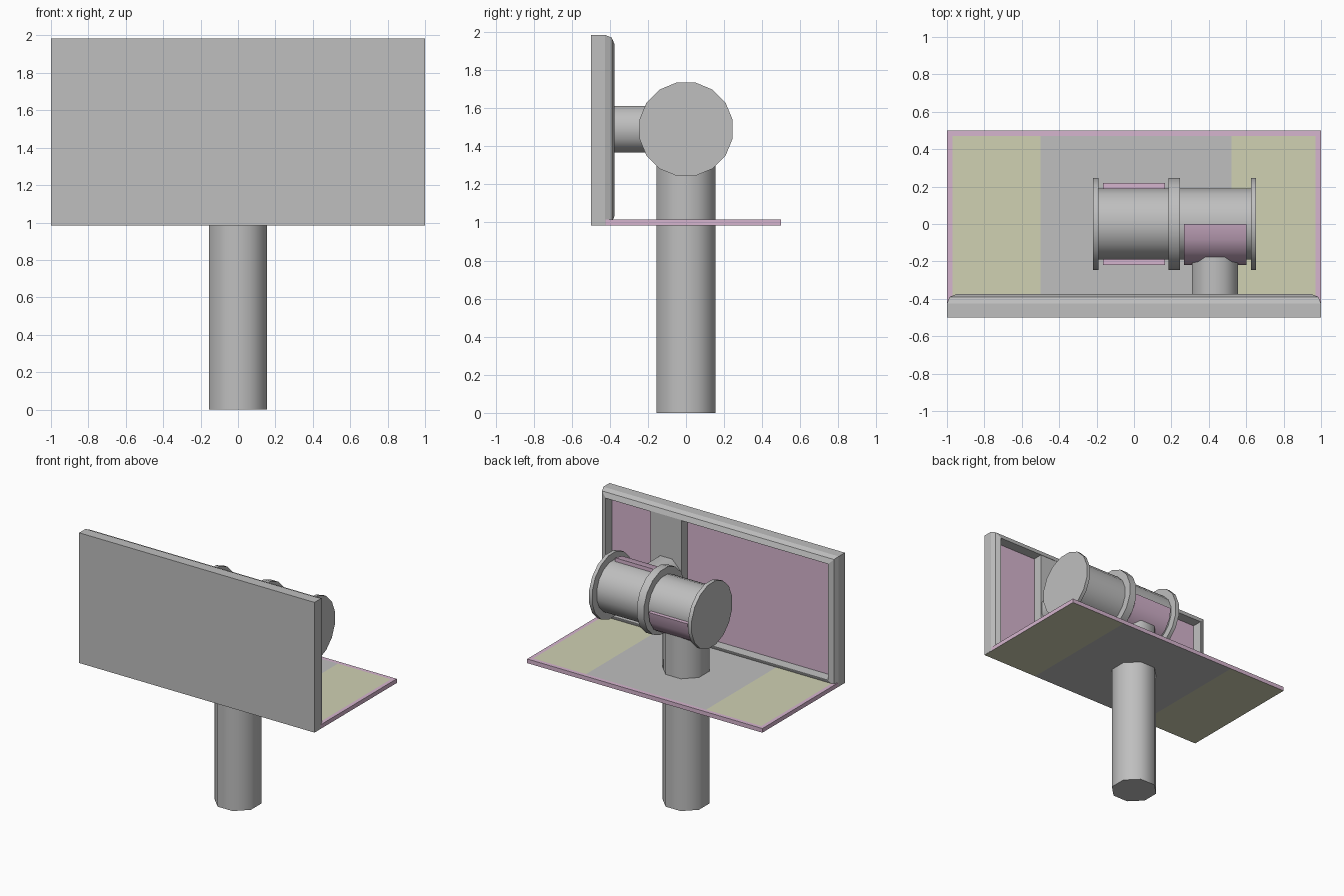
import bpy, bmesh, math
from mathutils import Matrix

if "Cube" in bpy.data.objects:
    bpy.data.objects.remove(bpy.data.objects["Cube"])


def colour(name, rgb):
    m = bpy.data.materials.new(name)
    m.diffuse_color = (*rgb, 1)
    m.use_nodes = True
    m.node_tree.nodes["Principled BSDF"].inputs["Base Color"].default_value = m.diffuse_color
    return m


GREY = colour("grey", (0.52, 0.52, 0.52))
PINK = colour("dusty_pink", (0.67, 0.46, 0.62))
OLIVE = colour("pale_olive", (0.63, 0.64, 0.45))


def finish(name, bm, mats, smooth=None):
    bmesh.ops.recalc_face_normals(bm, faces=bm.faces)
    me = bpy.data.meshes.new(name)
    bm.to_mesh(me)
    bm.free()
    ob = bpy.data.objects.new(name, me)
    bpy.context.collection.objects.link(ob)
    for m in mats:
        me.materials.append(m)
    if smooth:
        bpy.ops.object.select_all(action='DESELECT')
        ob.select_set(True)
        bpy.context.view_layer.objects.active = ob
        bpy.ops.object.shade_smooth_by_angle(angle=math.radians(smooth))
    return ob


def box_bm(x0, x1, y0, y1, z0, z1):
    bm = bmesh.new()
    bmesh.ops.create_cube(bm, size=1, matrix=Matrix.Translation(
        ((x0 + x1) / 2, (y0 + y1) / 2, (z0 + z1) / 2))
        @ Matrix.Diagonal((x1 - x0, y1 - y0, z1 - z0, 1)))
    return bm


def cylinder(name, axis, centre, lo, hi, r, sides):
    """Flat-sided cylinder from lo to hi along the axis; centre fixes the other two axes."""
    c = list(centre)
    c["xyz".index(axis)] = (lo + hi) / 2
    turn = {"x": Matrix.Rotation(math.pi / 2, 4, 'Y'),
            "y": Matrix.Rotation(math.pi / 2, 4, 'X'), "z": Matrix()}[axis]
    bm = bmesh.new()
    bmesh.ops.create_cone(bm, cap_ends=True, segments=sides, radius1=r, radius2=r, depth=hi - lo,
                          matrix=Matrix.Translation(c) @ turn
                          @ Matrix.Rotation(math.pi / sides, 4, 'Z'))
    return finish(name, bm, [GREY], 50)


def half_shell(name, x0, x1, r, start):
    """Half-round solid around the drum axis, starting at angle start in the y-z plane."""
    bm = bmesh.new()
    pts = [(r * math.cos(start + math.pi * i / 8), AXIS_Z + r * math.sin(start + math.pi * i / 8))
           for i in range(9)]
    face = bm.faces.new([bm.verts.new((x0, y, z)) for y, z in pts])
    ext = bmesh.ops.extrude_face_region(bm, geom=[face])["geom"]
    bmesh.ops.translate(bm, vec=(x1 - x0, 0, 0),
                        verts=[v for v in ext if isinstance(v, bmesh.types.BMVert)])
    return finish(name, bm, [PINK], 30)


AXIS_Z = 1.49

# Pole
cylinder("pole", "z", (0, 0, 0), 0, 1.46, 0.168, 8)

# Drum with three flanges
cylinder("drum", "x", (0, 0, AXIS_Z), -0.21, 0.64, 0.194, 16)
for name, a, b in (("left_flange", -0.22, -0.19), ("middle_flange", 0.185, 0.245),
                   ("right_flange", 0.625, 0.652)):
    cylinder(name, "x", (0, 0, AXIS_Z), a, b, 0.25, 16)

# Wrapped half covers: one under the drum, one on its front side
half_shell("lower_cover", -0.165, 0.165, 0.22, math.pi)
half_shell("front_cover", 0.267, 0.602, 0.218, math.pi / 2)

# Arm from drum to panel
cylinder("arm", "y", (0.433, 0, AXIS_Z), -0.40, -0.10, 0.1326, 8)

# Front panel: rounded rear rim and recessed pink back
bm = box_bm(-1, 1, -0.5, -0.375, 0.985, 1.985)
rear = max(bm.faces, key=lambda f: f.calc_center_median().y)
bmesh.ops.bevel(bm, geom=list(rear.edges), offset=0.05, segments=2, profile=0.5, affect='EDGES')
rear = max(bm.faces, key=lambda f: f.calc_center_median().y)
bmesh.ops.inset_individual(bm, faces=[rear], thickness=0.006)
bmesh.ops.inset_individual(bm, faces=[rear], thickness=0.004, depth=-0.075)
rear.material_index = 1
finish("front_panel", bm, [GREY, PINK])

# Mounting strip in the recess
finish("mounting_strip", box_bm(0.303, 0.567, -0.455, -0.378, 1.035, 1.935), [GREY])

# Platform with pink edging, olive ends and grey middle
bm = box_bm(-0.999, 0.999, -0.498, 0.5, 0.984, 1.016)
for co, no in [((x, 0, 0), (1, 0, 0)) for x in (-0.97, -0.5, 0.52, 0.97)] + [((0, 0.47, 0), (0, 1, 0))]:
    bmesh.ops.bisect_plane(bm, geom=bm.verts[:] + bm.edges[:] + bm.faces[:],
                           plane_co=co, plane_no=no)
bm.normal_update()
for f in bm.faces:
    c = f.calc_center_median()
    border = f.normal.z > 0.5 and (abs(c.x) > 0.97 or c.y > 0.47)
    if abs(f.normal.z) < 0.5 or border:
        f.material_index = 1
    elif c.x < -0.5 or c.x > 0.52:
        f.material_index = 2
finish("platform", bm, [GREY, PINK, OLIVE])
